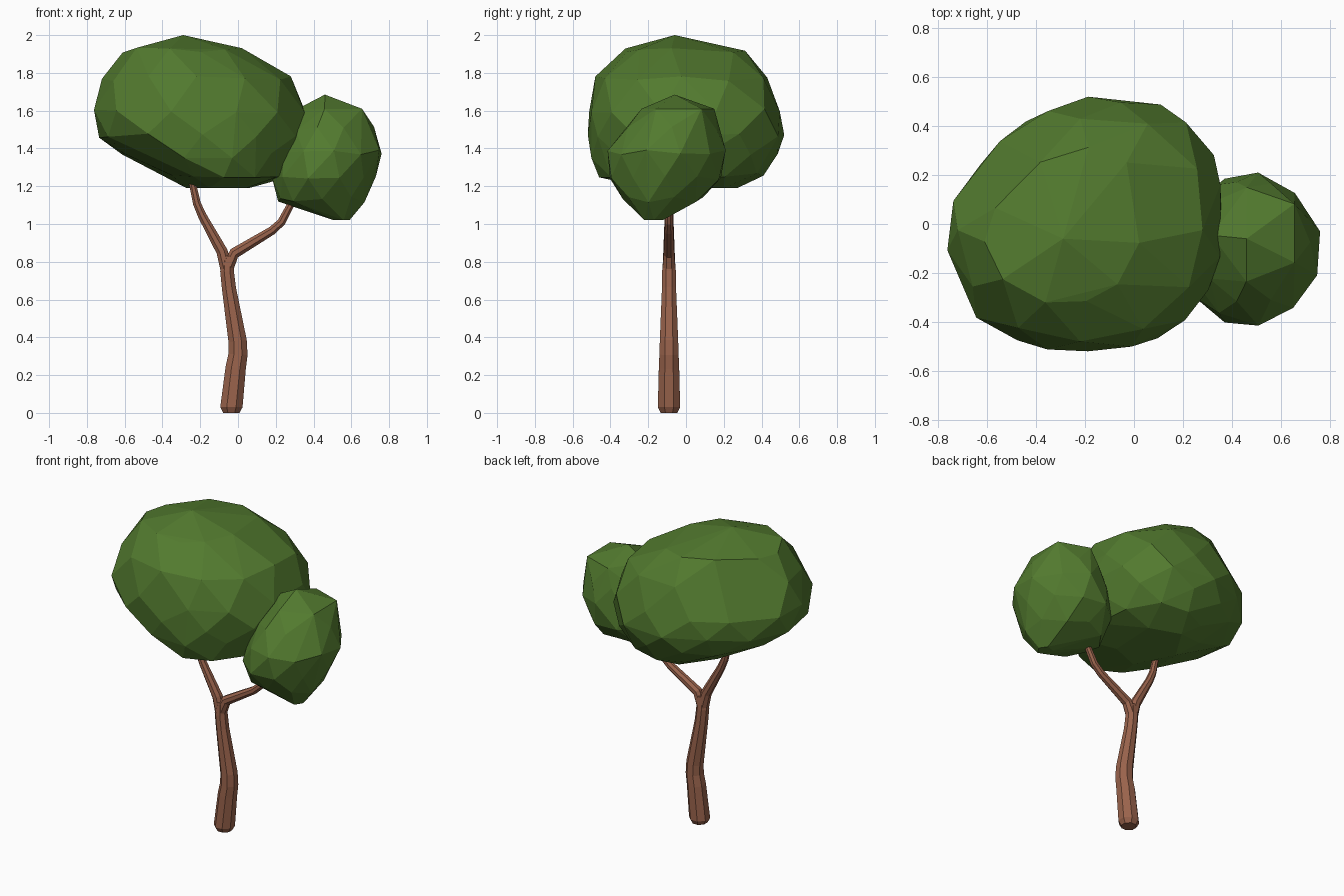
import bpy, bmesh, math, random
from mathutils import Vector

if "Cube" in bpy.data.objects:
    bpy.data.objects.remove(bpy.data.objects["Cube"])

random.seed(4)


def material(name, colour):
    m = bpy.data.materials.new(name)
    m.diffuse_color = (*colour, 1)
    m.use_nodes = True
    m.node_tree.nodes["Principled BSDF"].inputs["Base Color"].default_value = m.diffuse_color
    return m


LEAF = material("leaf green", (0.085, 0.195, 0.028))
BARK = material("bark brown", (0.32, 0.125, 0.072))


def finish(bm, name, mat):
    bmesh.ops.recalc_face_normals(bm, faces=bm.faces[:])
    mesh = bpy.data.meshes.new(name)
    bm.to_mesh(mesh)
    bm.free()
    mesh.materials.append(mat)
    ob = bpy.data.objects.new(name, mesh)
    bpy.context.collection.objects.link(ob)
    return ob


def crown(name, levels, sides, low_z, high_z, low, mid, high):
    """Faceted foliage: hull of rounded rings, each (z, xmin, xmax, ymin, ymax).
    low, mid, high: fullness of the back right, back left, front left, front right."""
    bm = bmesh.new()
    for i, (z, x0, x1, y0, y1) in enumerate(levels):
        n = sides if x1 - x0 > 0.4 else 5
        if x1 - x0 < 0.01:
            n = 1
        powers = low if z < low_z else high if z > high_z else mid
        grow = 1.02 if i % 2 else 1.0
        for k in range(n):
            a = 2 * math.pi * (k + 0.5 * (i % 2)) / n
            if i % 2:
                a += random.uniform(-0.08, 0.08)
            c, s = math.cos(a), math.sin(a)
            e = powers[int((a % (2 * math.pi)) / (math.pi / 2)) % 4]
            # point on the superellipse in the direction (c, s)
            r = grow * (abs(c) ** e + abs(s) ** e) ** (-1 / e)
            x = (x0 + x1) / 2 + (x1 - x0) / 2 * c * r
            y = (y0 + y1) / 2 + (y1 - y0) / 2 * s * r
            dz = random.uniform(-0.015, 0.015) if n == sides else 0
            bm.verts.new((x, y, z + dz))
    hull = bmesh.ops.convex_hull(bm, input=bm.verts[:])
    inside = [g for g in hull["geom_interior"] if isinstance(g, bmesh.types.BMVert)]
    bmesh.ops.delete(bm, geom=inside, context="VERTS")
    bmesh.ops.dissolve_limit(bm, angle_limit=math.radians(6),
                             verts=bm.verts[:], edges=bm.edges[:])
    return finish(bm, name, LEAF)


def limb(name, path, y=-0.09, sides=8):
    """Tapered eight-sided limb along (x, z, radius) points in one upright plane."""
    bm = bmesh.new()
    rings = []
    for i, (x, z, r) in enumerate(path):
        a, b = path[max(i - 1, 0)], path[min(i + 1, len(path) - 1)]
        t = Vector((b[0] - a[0], 0, b[1] - a[1])).normalized()
        if z < 0.05:
            t = Vector((0, 0, 1))          # level foot
        u, v = Vector((t.z, 0, -t.x)), Vector((0, 1, 0))
        ring = []
        for k in range(sides):
            ang = 2 * math.pi * (k + 0.5) / sides
            ring.append(bm.verts.new(Vector((x, y, z))
                        + (u * math.cos(ang) + v * math.sin(ang)) * r * 1.12))
        rings.append(ring)
    for lo, hi in zip(rings, rings[1:]):
        for k in range(sides):
            j = (k + 1) % sides
            bm.faces.new((lo[k], lo[j], hi[j], hi[k]))
    bm.faces.new(rings[0])
    bm.faces.new(rings[-1])
    return finish(bm, name, BARK)


# Foliage
crown("main_crown", [
    (2.00, -0.29, -0.29, -0.06, -0.06),
    (1.92, -0.61, 0.02, -0.32, 0.31),
    (1.77, -0.72, 0.28, -0.48, 0.43),
    (1.60, -0.755, 0.35, -0.51, 0.49),
    (1.47, -0.735, 0.36, -0.52, 0.52),
    (1.36, -0.62, 0.32, -0.51, 0.48),
    (1.26, -0.41, 0.26, -0.46, 0.41),
    (1.19, -0.27, 0.08, -0.20, 0.28)], 12, 1.4, 1.65,
    (2.6, 1.7, 1.7, 1.9), (2.9, 1.6, 2.5, 2.3), (3.3, 1.15, 2.1, 2.2))
crown("small_crown", [
    (1.685, 0.46, 0.46, -0.06, -0.06),
    (1.61, 0.32, 0.70, -0.24, 0.15),
    (1.50, 0.26, 0.72, -0.33, 0.18),
    (1.38, 0.22, 0.77, -0.41, 0.205),
    (1.24, 0.18, 0.73, -0.42, 0.20),
    (1.13, 0.21, 0.67, -0.33, 0.09),
    (1.02, 0.50, 0.59, -0.22, -0.12)], 10, 1.2, 1.45,
    (1.7, 2.0, 1.9, 2.8), (1.65, 2.0, 1.9, 1.7), (1.9, 2.2, 1.9, 1.7))

# Trunk and forked branches
limb("trunk", [(-0.035, 0.0, 0.042), (-0.035, 0.03, 0.057), (-0.012, 0.24, 0.052),
               (0.0, 0.31, 0.049), (-0.002, 0.38, 0.047), (-0.048, 0.66, 0.036),
               (-0.058, 0.75, 0.035), (-0.056, 0.83, 0.029)])
limb("left_branch", [(-0.058, 0.75, 0.032), (-0.085, 0.855, 0.029), (-0.19, 1.045, 0.022),
                     (-0.218, 1.11, 0.020), (-0.26, 1.30, 0.016)])
limb("right_branch", [(-0.058, 0.76, 0.032), (-0.02, 0.845, 0.028), (0.18, 0.965, 0.022),
                      (0.23, 1.01, 0.021), (0.32, 1.18, 0.016)])
